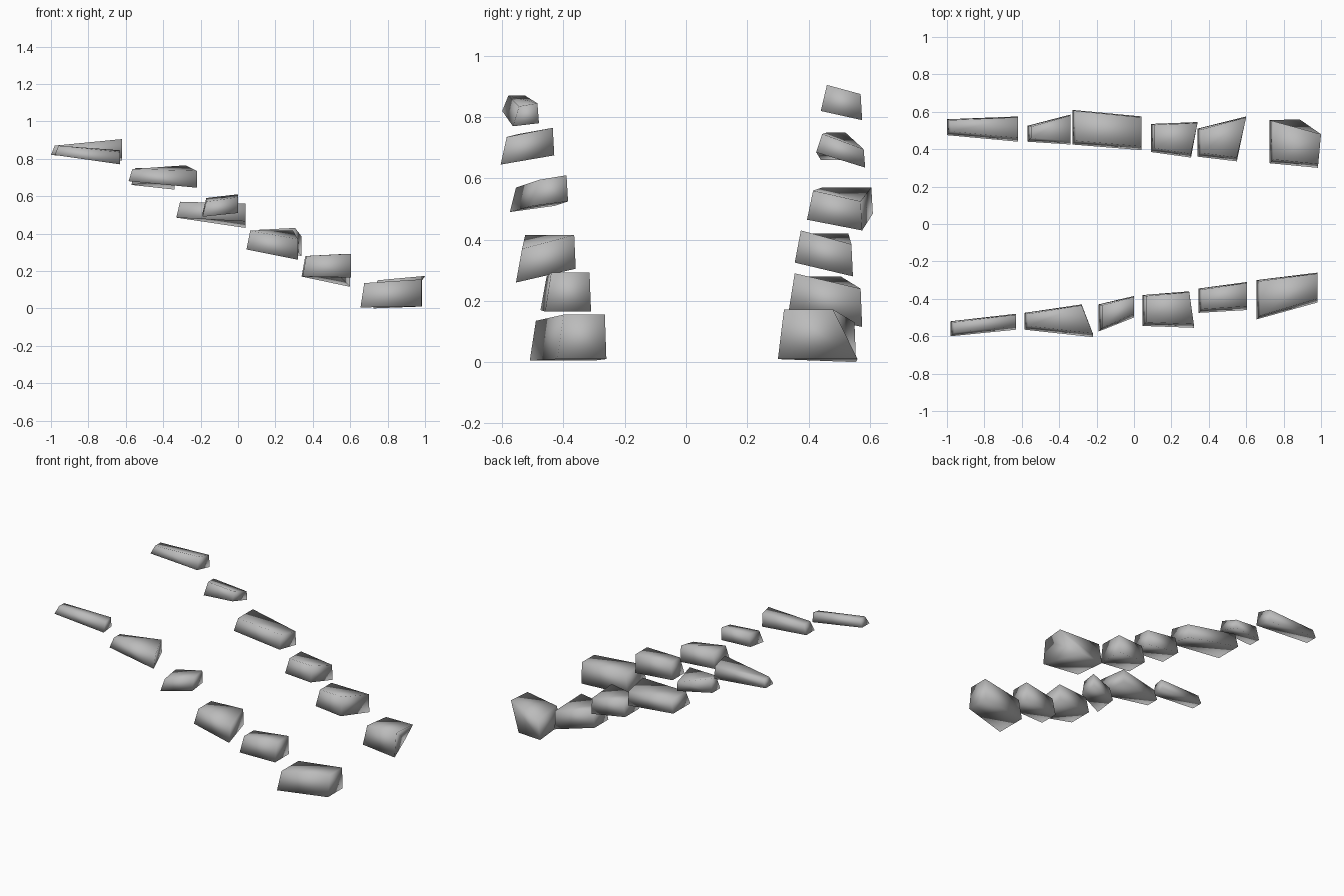
import bpy
import bmesh
import math

default_cube = bpy.data.objects.get("Cube")
if default_cube:
    bpy.data.objects.remove(default_cube, do_unlink=True)

# Single stone colour
grey = bpy.data.materials.new("stone_grey")
grey.use_nodes = True
tint = (0.5, 0.5, 0.5, 1)
grey.diffuse_color = tint
grey.node_tree.nodes["Principled BSDF"].inputs["Base Color"].default_value = tint


def stone(name, left, right, skew=0, roll_left=0, roll_right=0, twist=(0, 0)):
    """Rough block spanning two ends, each given as (x, front, back, bottom, top).

    skew moves the back right corner along x, roll tips an end sideways,
    twist shifts only the upper back right corner in x and y.
    """
    bm = bmesh.new()
    bmesh.ops.create_cube(bm, size=2)
    for v in bm.verts:
        is_right, is_back, is_top = (c > 0 for c in v.co)
        x, front, back, bottom, top = right if is_right else left
        roll = roll_right if is_right else roll_left
        y = back if is_back else front
        z = top if is_top else bottom
        # rolled ends keep their overall height range
        if is_back == (roll < 0):
            z -= abs(roll) if is_top else 0
        else:
            z += 0 if is_top else abs(roll)
        # the crown is drawn in at the left and along the front
        if is_top:
            x += 0 if is_right else 0.02
            y += -0.005 if is_back else 0.02
        if is_right and is_back:
            x += skew
            if is_top:
                x += twist[0]
                y += twist[1]
        v.co = (x, y, z)
    bmesh.ops.recalc_face_normals(bm, faces=bm.faces)
    mesh = bpy.data.meshes.new(name)
    bm.to_mesh(mesh)
    bm.free()
    mesh.materials.append(grey)
    obj = bpy.data.objects.new(name, mesh)
    bpy.context.collection.objects.link(obj)
    mesh.shade_smooth()
    return obj


# Front row, descending from the right side to the left side
stone("front_stone_top", (-.98, -.6, -.52, .82, .87), (-.63, -.565, -.48, .77, .845), roll_right=.01)
stone("front_stone_second", (-.585, -.565, -.475, .68, .745), (-.22, -.605, -.43, .645, .765), skew=-.06, roll_right=.03)
stone("front_stone_third", (-.19, -.575, -.43, .49, .59), (0, -.5, -.385, .51, .61), roll_left=.02, roll_right=.015)
stone("front_stone_fourth", (.045, -.545, -.38, .315, .415), (.32, -.555, -.36, .26, .415), skew=-.025, roll_right=.045)
stone("front_stone_fifth", (.345, -.475, -.345, .17, .28), (.605, -.46, -.31, .165, .292))
stone("front_stone_bottom", (.655, -.51, -.3, .005, .135), (.98, -.42, -.26, .01, .155))

# Back row
stone("back_stone_top", (-1, .475, .56, .82, .87), (-.62, .44, .575, .79, .905), roll_right=-.03)
stone("back_stone_second", (-.57, .44, .525, .66, .75), (-.34, .425, .585, .635, .745), roll_right=-.05)
stone("back_stone_third", (-.33, .425, .61, .485, .57), (.04, .395, .575, .43, .56), roll_right=-.035)
stone("back_stone_fourth", (.09, .385, .535, .32, .42), (.305, .355, .545, .28, .43), skew=.035, roll_right=-.045)
stone("back_stone_fifth", (.34, .36, .51, .17, .28), (.55, .335, .575, .115, .29), skew=.05, roll_right=-.05)
stone("back_stone_bottom", (.725, .325, .555, 0, .15), (.985, .3, .56, .01, .172), skew=-.1, roll_left=-.02, twist=(.115, -.075))
